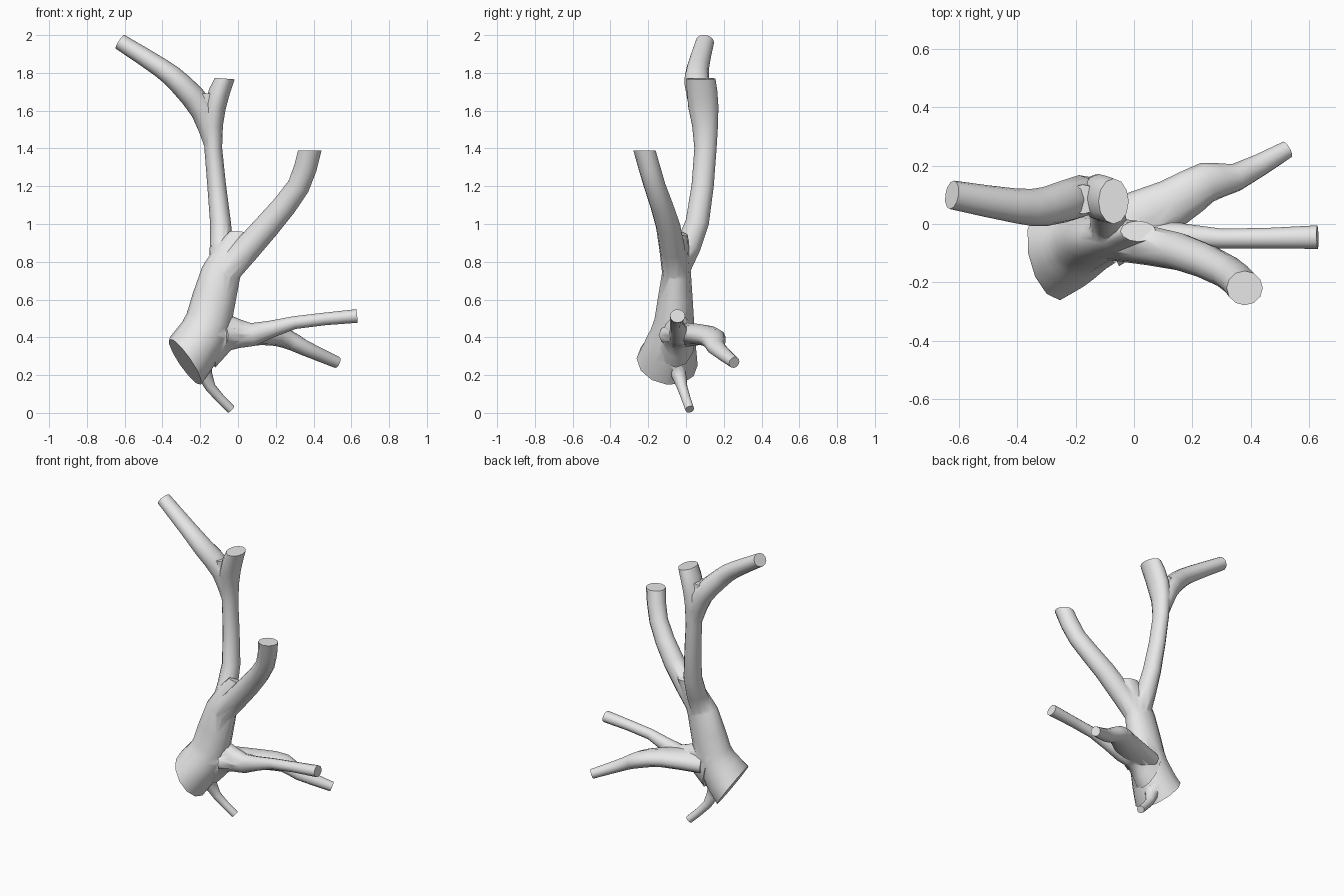
import bpy, bmesh, math
from mathutils import Vector

cube = bpy.data.objects.get("Cube")
if cube:
    bpy.data.objects.remove(cube, do_unlink=True)

SIDES = 12
STEPS = 2

bark = bpy.data.materials.new("plain grey")
bark.use_nodes = True
bark.diffuse_color = (0.8, 0.8, 0.8, 1)
bark.node_tree.nodes["Principled BSDF"].inputs["Base Color"].default_value = (0.8, 0.8, 0.8, 1)


def smooth_path(keys):
    """Catmull-Rom samples through the (x, y, z, radius) keys."""
    k = [Vector(key) for key in keys]
    k = [2 * k[0] - k[1]] + k + [2 * k[-1] - k[-2]]
    samples = []
    for a, b, c, d in zip(k, k[1:], k[2:], k[3:]):
        for s in range(STEPS):
            t = s / STEPS
            samples.append(b + (c - a) * (t / 2) + (2 * a - 5 * b + 4 * c - d) * (t * t / 2)
                           + (3 * b - a - 3 * c + d) * (t ** 3 / 2))
    return samples + [k[-2]]


def limb(name, keys, depth, start=None, end=None):
    """Closed tube along the keys. depth is the front-to-back stretch at
    both ends; start and end optionally set the direction of the end cuts."""
    path = smooth_path(keys)
    last = len(path) - 1
    bm = bmesh.new()
    loops = []
    for i, sample in enumerate(path):
        t = (path[min(i + 1, last)] - path[max(i - 1, 0)]).to_3d()
        if i == 0 and start:
            t = Vector(start)
        if i == last and end:
            t = Vector(end)
        t.normalize()
        u = Vector((0, 1, 0))
        u = (u - t * u.dot(t)).normalized()
        v = t.cross(u)
        u *= depth[0] + (depth[1] - depth[0]) * i / last
        angles = [2 * math.pi * k / SIDES for k in range(SIDES)]
        loops.append([bm.verts.new(sample.to_3d()
                                   + (u * math.cos(a) + v * math.sin(a)) * sample.w)
                      for a in angles])
    for a, b in zip(loops, loops[1:]):
        for k in range(SIDES):
            n = (k + 1) % SIDES
            bm.faces.new((a[k], a[n], b[n], b[k]))
    bm.faces.new(loops[0][::-1])
    bm.faces.new(loops[-1])
    bmesh.ops.recalc_face_normals(bm, faces=bm.faces)
    mesh = bpy.data.meshes.new(name)
    bm.to_mesh(mesh)
    bm.free()
    mesh.materials.append(bark)
    ob = bpy.data.objects.new(name, mesh)
    bpy.context.collection.objects.link(ob)
    return ob


# Flared trunk with a slanted cut base, ending in the web of the main fork
trunk = limb("branch", [(-0.28, -0.10, 0.27, 0.147), (-0.205, -0.078, 0.385, 0.132),
                        (-0.155, -0.062, 0.49, 0.122), (-0.09, -0.05, 0.74, 0.105),
                        (0.015, -0.025, 0.95, 0.062)],
             (1.12, 0.6), start=(0.81, 0.19, 0.56), end=(0.15, 0.3, 1))

# Tall upright limb with an oval cut top
upright = limb("upright_limb", [(-0.085, -0.04, 0.78, 0.07), (-0.093, 0.06, 1.01, 0.055),
                                (-0.131, 0.103, 1.40, 0.047), (-0.122, 0.092, 1.62, 0.058),
                                (-0.07, 0.078, 1.77, 0.052)],
               (1.0, 1.5), end=(0.08, 0, 1))

# Shoot reaching up and out from the upright limb
shoot = limb("upper_shoot", [(-0.135, 0.10, 1.42, 0.044), (-0.185, 0.095, 1.60, 0.066),
                             (-0.305, 0.06, 1.742, 0.06), (-0.41, 0.063, 1.828, 0.052),
                             (-0.625, 0.10, 1.965, 0.043)], (1.1, 1.15))

# Web filling the upper fork
upper_web = limb("upper_fork_web", [(-0.14, 0.095, 1.50, 0.05), (-0.175, 0.085, 1.69, 0.056)],
                 (1.1, 0.9), end=(0, 0, 1))

# Leaning limb on the other side of the fork
leaning = limb("leaning_limb", [(-0.07, -0.055, 0.74, 0.075), (0.155, -0.095, 0.99, 0.068),
                                (0.32, -0.165, 1.20, 0.06), (0.38, -0.22, 1.39, 0.062)],
               (0.95, 0.95), end=(0, 0, 1))

# Low limb growing sideways, flared where it leaves the trunk
low = limb("low_limb", [(-0.16, -0.055, 0.40, 0.165), (-0.04, -0.04, 0.425, 0.093),
                        (0.08, -0.035, 0.415, 0.061), (0.30, -0.05, 0.478, 0.034),
                        (0.63, -0.045, 0.513, 0.036)], (0.65, 1.12))

# Low limb forking backward, broad at its root
low_back = limb("low_back_limb", [(-0.10, -0.04, 0.41, 0.068), (0.13, 0.07, 0.415, 0.056),
                                  (0.25, 0.143, 0.395, 0.052), (0.35, 0.16, 0.345, 0.041),
                                  (0.525, 0.255, 0.267, 0.031)], (1.7, 1.0))

# Thin rootlet below the base
rootlet = limb("rootlet", [(-0.19, -0.05, 0.25, 0.05), (-0.145, -0.02, 0.135, 0.028),
                           (-0.037, 0.02, 0.019, 0.024)], (1.0, 1.0))

# Fuse every limb into the trunk
bpy.ops.object.select_all(action='DESELECT')
bpy.context.view_layer.objects.active = trunk
trunk.select_set(True)
for part in (upright, shoot, upper_web, leaning, low, low_back, rootlet):
    mod = trunk.modifiers.new("fuse", 'BOOLEAN')
    mod.operation = 'UNION'
    mod.solver = 'EXACT'
    mod.object = part
    bpy.ops.object.modifier_apply(modifier=mod.name)
    bpy.data.objects.remove(part, do_unlink=True)

bpy.ops.object.shade_smooth_by_angle(angle=math.radians(50))
